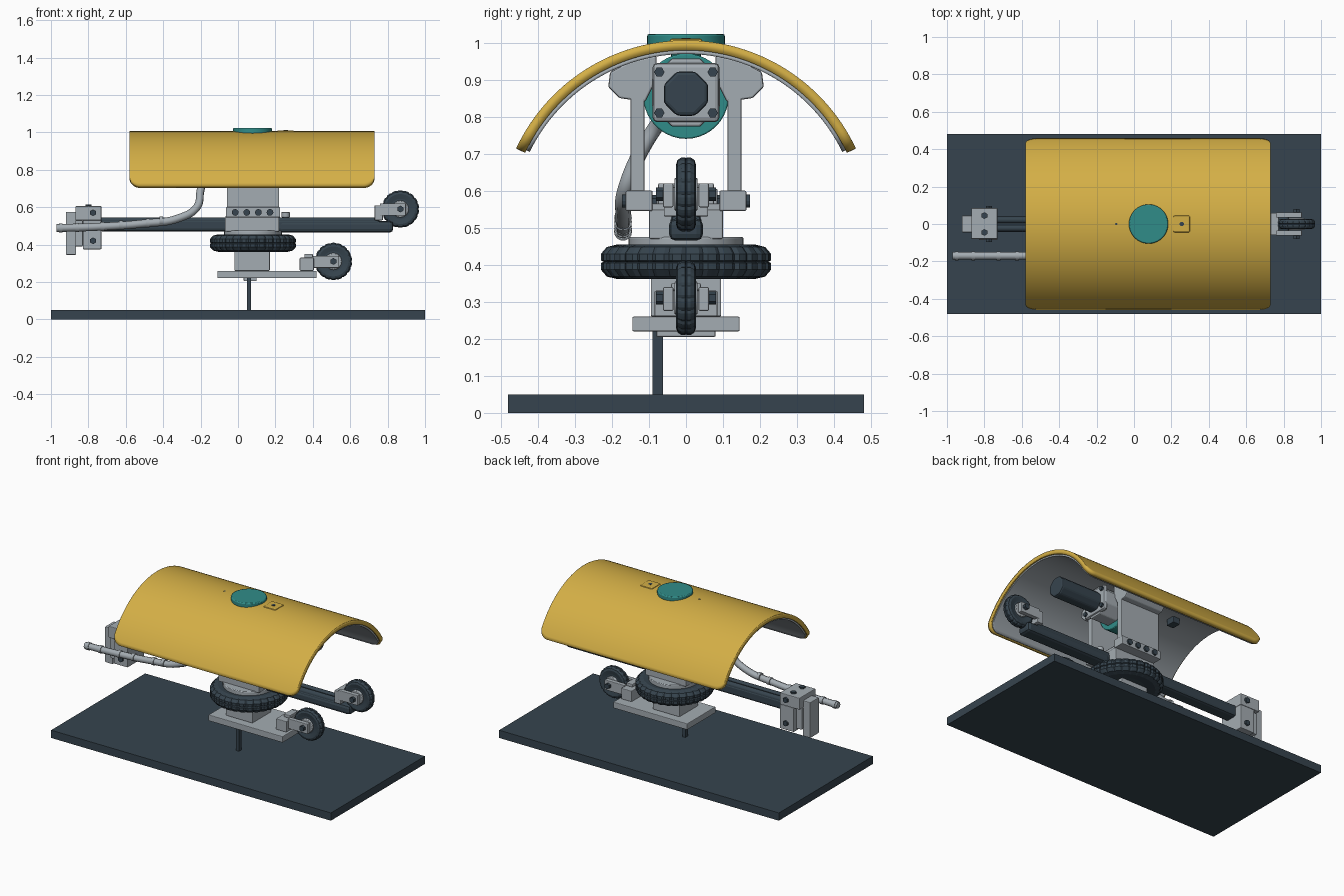
import bpy, bmesh
from math import sin, cos, pi, radians, sqrt
from mathutils import Matrix, Vector

if "Cube" in bpy.data.objects:
    bpy.data.objects.remove(bpy.data.objects["Cube"])


def material(name, rgb):
    lin = [((c / 255 + 0.055) / 1.055) ** 2.4 for c in rgb] + [1]
    m = bpy.data.materials.new(name)
    m.use_nodes = True
    m.diffuse_color = lin
    m.node_tree.nodes["Principled BSDF"].inputs["Base Color"].default_value = lin
    return m


GOLD = material("gold", (212, 175, 70))
TEAL = material("teal", (48, 140, 136))
GREY = material("light grey", (164, 172, 178))
DARK = material("charcoal", (54, 68, 78))
TURN = {"x": Matrix.Rotation(pi / 2, 4, "Y"),
        "y": Matrix.Rotation(pi / 2, 4, "X"), "z": Matrix.Identity(4)}


def finish(bm, name, mat, smooth=False, bevel=0):
    bmesh.ops.recalc_face_normals(bm, faces=bm.faces)
    me = bpy.data.meshes.new(name)
    bm.to_mesh(me)
    bm.free()
    ob = bpy.data.objects.new(name, me)
    bpy.context.collection.objects.link(ob)
    me.materials.append(mat)
    if smooth:
        bpy.ops.object.select_all(action="DESELECT")
        ob.select_set(True)
        bpy.context.view_layer.objects.active = ob
        bpy.ops.object.shade_smooth_by_angle(angle=radians(35))
    if bevel:
        b = ob.modifiers.new("bevel", "BEVEL")
        b.width, b.segments = bevel, 2
    return ob


def box(name, mat, x, y, z, bevel=0.004):
    """Box from (low, high) pairs."""
    bm = bmesh.new()
    bmesh.ops.create_cube(bm, size=1)
    for v in bm.verts:
        v.co = [sum(p) / 2 + c * (p[1] - p[0]) for c, p in zip(v.co, (x, y, z))]
    return finish(bm, name, mat, bevel=bevel)


def cyl(name, mat, centre, r, length, axis="z", sides=32, bevel=0.004, spin=0):
    bm = bmesh.new()
    bmesh.ops.create_cone(bm, cap_ends=True, segments=sides, radius1=r, radius2=r, depth=length)
    bm.transform(Matrix.Translation(centre) @ TURN[axis] @ Matrix.Rotation(spin, 4, "Z"))
    return finish(bm, name, mat, sides > 12, bevel)


def tyre(name, centre, r, half, axis, lugs):
    """Lathed tyre whose tread alternates lugs and grooves."""
    bm = bmesh.new()
    profile = [(0.55, -0.8), (0.8, -1), (0.93, -0.85), (1, -0.45), (1, -0.08), (0.97, 0),
               (1, 0.08), (1, 0.45), (0.93, 0.85), (0.8, 1), (0.55, 0.8)]
    n = lugs * 4
    rings = []
    for k, h in profile:
        ring = []
        for i in range(n):
            rr = r * k - (0.035 * r if k > 0.9 and i % 4 == 0 else 0)
            a = 2 * pi * i / n
            ring.append(bm.verts.new((rr * cos(a), rr * sin(a), h * half)))
        rings.append(ring)
    for lo, hi in zip(rings, rings[1:]):
        for i in range(n):
            j = (i + 1) % n
            bm.faces.new((lo[i], lo[j], hi[j], hi[i]))
    bm.faces.new(rings[0])
    bm.faces.new(rings[-1])
    bm.transform(Matrix.Translation(centre) @ TURN[axis])
    return finish(bm, name, DARK)


def prism(name, mat, pts, x, side=1):
    """Y-Z outline extruded along x; side -1 mirrors it."""
    bm = bmesh.new()
    f = bm.faces.new([bm.verts.new((x[0], side * y, z)) for y, z in pts])
    new = bmesh.ops.extrude_face_region(bm, geom=[f])["geom"]
    bmesh.ops.translate(bm, vec=(x[1] - x[0], 0, 0),
                        verts=[v for v in new if isinstance(v, bmesh.types.BMVert)])
    return finish(bm, name, mat, bevel=0.005)


def canopy(name, mat, radius, thick, inset):
    """Arched sheet with rounded corners."""
    x0, x1, cr, arc, n, cols = -0.58 + inset, 0.73 - inset, 0.06, radians(65) - inset * 2, 56, 8
    steps = [cr * (1 - cos(pi / 2 * i / cols)) for i in range(cols + 1)]
    xs = [x0 + s for s in steps] + [x1 - s for s in reversed(steps)]
    bm = bmesh.new()
    rows = []
    for x in xs:
        d = max(0, cr - min(x - x0, x1 - x))
        amax = arc - (cr - sqrt(max(0, cr * cr - d * d))) / radius
        angles = [amax * (2 * i / n - 1) for i in range(n + 1)]
        rows.append([bm.verts.new((x, radius * sin(a), 0.5 + radius * cos(a))) for a in angles])
    for a, b in zip(rows, rows[1:]):
        for i in range(n):
            bm.faces.new((a[i], b[i], b[i + 1], a[i + 1]))
    bmesh.ops.recalc_face_normals(bm, faces=bm.faces)
    flip = sum(f.normal.z for f in bm.faces) < 0
    ob = finish(bm, name, mat, True)
    s = ob.modifiers.new("thickness", "SOLIDIFY")
    s.thickness, s.offset = thick, (1 if flip else -1)
    return ob


# Base, post and lower plate
box("base_plate", DARK, (-1, 1), (-0.48, 0.48), (0, 0.05), 0)
box("post", DARK, (0.048, 0.07), (-0.09, -0.062), (0.05, 0.22), 0)
box("post_socket", GREY, (0.03, 0.1), (-0.08, 0.08), (0.205, 0.225))
box("lower_plate", GREY, (-0.11, 0.42), (-0.145, 0.145), (0.22, 0.26))
box("pedestal", GREY, (-0.02, 0.17), (-0.095, 0.095), (0.26, 0.37))


# Small wheels with their forks
def caster(name, x, z):
    tyre(name + "_tyre", (x, 0, z), 0.1, 0.027, "y", 18)
    cyl(name + "_hub", GREY, (x, 0, z), 0.045, 0.062, "y", 16)
    for s in (-1, 1):
        y = sorted((s * 0.034, s * 0.062))
        box(name + "_fork", GREY, (x - 0.11, x + 0.03), y, (z - 0.035, z + 0.03))
        cyl(name + "_axle_nut", DARK, (x, s * 0.068, z), 0.018, 0.025, "y", 6, 0)


caster("lower_wheel", 0.51, 0.31)
caster("end_wheel", 0.868, 0.59)
box("lower_fork_mount", GREY, (0.33, 0.405), (-0.085, 0.085), (0.26, 0.33))
box("lower_fork_cap", GREY, (0.355, 0.4), (-0.04, 0.04), (0.33, 0.35))
box("end_fork_mount", GREY, (0.73, 0.775), (-0.06, 0.06), (0.53, 0.61))

# Large horizontal wheel, turntable and central hub
tyre("centre_tyre", (0.08, 0, 0.408), 0.23, 0.047, "z", 30)
cyl("turntable", GREY, (0.08, 0, 0.455), 0.155, 0.04)
box("hub_block", GREY, (-0.07, 0.22), (-0.1, 0.1), (0.47, 0.55))
box("hub_cap", GREY, (0, 0.16), (-0.075, 0.075), (0.55, 0.62))
cyl("beam_knob", GREY, (0.255, 0, 0.56), 0.022, 0.03, sides=16)

# Long beam with upper rails
box("beam", DARK, (-0.74, 0.76), (-0.042, 0.042), (0.47, 0.535), 0.015)
for s in (-1, 1):
    cyl("beam_rail", DARK, (0.01, s * 0.022, 0.528), 0.018, 1.48, "x", 16, 0)
box("beam_tip", DARK, (0.22, 0.83), (-0.046, 0.046), (0.465, 0.525), 0.018)

# Clamp at the far end of the beam
box("clamp_body", GREY, (-0.83, -0.73), (-0.085, 0.085), (0.375, 0.53))
box("clamp_head", GREY, (-0.87, -0.73), (-0.08, 0.085), (0.53, 0.605))
box("clamp_plate", GREY, (-0.92, -0.865), (-0.045, 0.045), (0.345, 0.575))
box("clamp_web", GREY, (-0.87, -0.83), (-0.06, 0.06), (0.39, 0.53))
for s in (-1, 1):
    for z in (0.42, 0.57):
        cyl("clamp_bolt", DARK, (-0.775, s * 0.088, z), 0.018, 0.016, "y", 6, 0)
    cyl("clamp_top_bolt", DARK, (-0.8, s * 0.045, 0.608), 0.018, 0.014, "z", 6, 0)

# Mirrored support brackets up to the canopy
gusset = [(0.11, 0.84), (0.18, 0.85), (0.21, 0.88), (0.205, 0.92), (0.15, 0.95), (0.08, 0.965), (0.08, 0.9)]
for s in (-1, 1):
    prism("canopy_gusset", GREY, gusset, (-0.06, 0.22), s)
    box("side_plate", GREY, (-0.06, 0.22), sorted((s * 0.112, s * 0.15)), (0.56, 0.87))
    box("side_foot", GREY, (-0.065, 0.225), sorted((s * 0.09, s * 0.163)), (0.545, 0.6))
    for i in range(4):
        cyl("foot_bolt", DARK, (-0.015 + i * 0.062, s * 0.167, 0.572), 0.018, 0.012, "y", 12, 0)
box("bracket_floor", GREY, (-0.06, 0.22), (-0.12, 0.12), (0.545, 0.565))

# Teal drum, motor and its flange
cyl("drum", TEAL, (0.08, 0, 0.855), 0.115, 0.16, "x", 40)
cyl("drum_neck", TEAL, (0.08, 0, 0.965), 0.04, 0.08)
cyl("top_button", TEAL, (0.078, 0, 1.007), 0.105, 0.032, sides=40, bevel=0.006)
cyl("motor_flange", GREY, (0.225, 0, 0.865), 0.1, 0.13, "x", 8, 0.006, pi / 8)
box("motor_mount", GREY, (0.27, 0.3), (-0.09, 0.09), (0.785, 0.945), 0.012)
cyl("motor", DARK, (0.44, 0, 0.862), 0.065, 0.29, "x", 8, 0.01, pi / 8)
for y in (-0.072, 0.072):
    for z in (0.81, 0.92):
        cyl("mount_bolt", DARK, (0.304, y, z), 0.014, 0.014, "x", 6, 0)
box("ceiling_sensor", DARK, (-0.32, -0.27), (-0.03, 0.03), (0.93, 0.975))

# Canopy with grey lining and top details
canopy("canopy", GOLD, 0.506, 0.027, 0)
canopy("canopy_lining", GREY, 0.479, 0.01, 0.008)
box("top_port", GOLD, (0.21, 0.3), (-0.045, 0.045), (0.99, 1.011), 0.008)
cyl("port_hole", DARK, (0.255, 0, 1.009), 0.012, 0.006, sides=16, bevel=0)
cyl("top_pin", DARK, (-0.095, 0, 1.004), 0.006, 0.008, sides=12, bevel=0)

# Flexible hose
path = [(-0.97, -0.17, 0.488), (-0.75, -0.17, 0.495), (-0.5, -0.17, 0.513), (-0.32, -0.17, 0.54),
        (-0.22, -0.165, 0.6), (-0.2, -0.13, 0.69), (-0.17, -0.07, 0.79), (-0.05, -0.04, 0.83)]
cu = bpy.data.curves.new("hose", "CURVE")
cu.dimensions, cu.bevel_depth, cu.bevel_resolution, cu.use_fill_caps = "3D", 0.021, 2, True
sp = cu.splines.new("BEZIER")
sp.bezier_points.add(len(path) - 1)
for p, co in zip(sp.bezier_points, path):
    p.co = co
    p.handle_left_type = p.handle_right_type = "AUTO"
cu.materials.append(GREY)
bpy.context.collection.objects.link(bpy.data.objects.new("hose", cu))
# Hose collars
for a, b in zip(path, path[1:4]):
    for t in (0.1, 0.5):
        cyl("hose_collar", GREY, Vector(a).lerp(Vector(b), t), 0.024, 0.02, "x", 16, 0)
